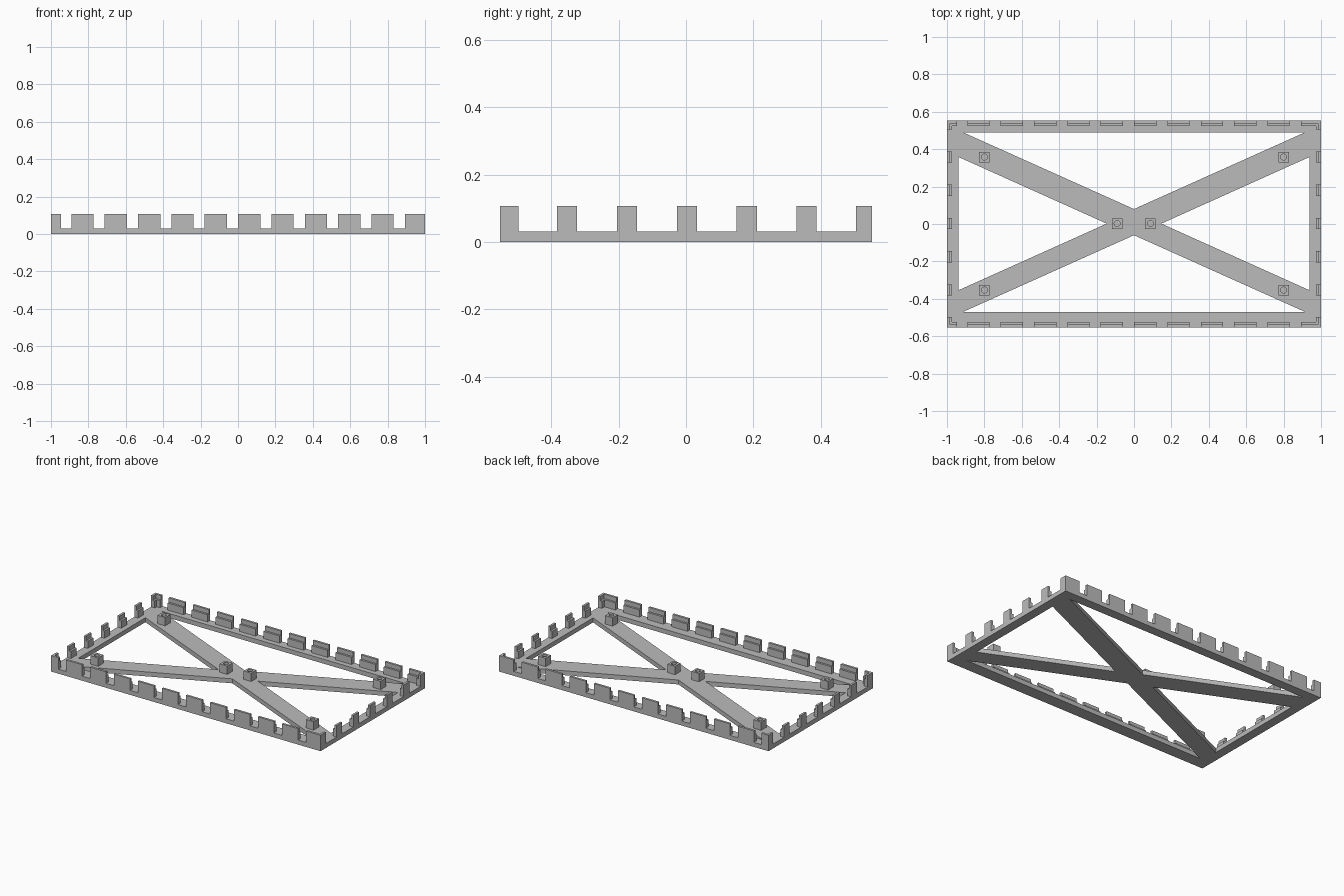
import bpy, bmesh, math

cube = bpy.data.objects.get("Cube")
if cube:
    bpy.data.objects.remove(cube, do_unlink=True)

grey = bpy.data.materials.new("plain grey")
grey.use_nodes = True
grey.diffuse_color = (0.5, 0.5, 0.5, 1)
grey.node_tree.nodes["Principled BSDF"].inputs["Base Color"].default_value = (0.5, 0.5, 0.5, 1)

HX, HY = 1.0, 0.553           # half size of the frame
BASE, RIB, TOP = 0.03, 0.078, 0.107
WALL, INNER = 0.015, 0.028    # depth of the wall and of the rib behind it
PITCH = 0.1783


def prism(name, outlines, z0, z1):
    """Flat outline, with holes if more than one loop is given, raised from z0 to z1."""
    curve = bpy.data.curves.new(name, "CURVE")
    curve.dimensions = "2D"
    curve.fill_mode = "BOTH"
    curve.extrude = (z1 - z0) / 2
    for outline in outlines:
        spline = curve.splines.new("POLY")
        spline.points.add(len(outline) - 1)
        for point, (x, y) in zip(spline.points, outline):
            point.co = (x, y, 0, 1)
        spline.use_cyclic_u = True
    temp = bpy.data.objects.new(name, curve)
    bpy.context.collection.objects.link(temp)
    bpy.context.view_layer.update()
    mesh = bpy.data.meshes.new_from_object(temp.evaluated_get(bpy.context.evaluated_depsgraph_get()))
    bpy.data.objects.remove(temp, do_unlink=True)
    bm = bmesh.new()
    bm.from_mesh(mesh)
    bmesh.ops.remove_doubles(bm, verts=bm.verts, dist=1e-5)
    bmesh.ops.translate(bm, verts=bm.verts, vec=(0, 0, (z0 + z1) / 2))
    bmesh.ops.recalc_face_normals(bm, faces=bm.faces)
    bm.to_mesh(mesh)
    bm.free()
    mesh.materials.clear()
    mesh.materials.append(grey)
    for poly in mesh.polygons:
        poly.material_index = 0
        poly.use_smooth = False
    obj = bpy.data.objects.new(name, mesh)
    bpy.context.collection.objects.link(obj)
    return obj


def rect(x0, x1, y0, y1):
    return [(x0, y0), (x1, y0), (x1, y1), (x0, y1)]


# Base frame with diagonal braces, left by four triangular openings
prism("base_frame", [
    rect(-HX, HX, -HY, HY),
    [(-0.914, 0.49), (0.914, 0.49), (0, 0.08)],
    [(-0.914, -0.47), (0.914, -0.47), (0, -0.06)],
    [(-0.938, 0.358), (-0.938, -0.354), (-0.146, 0.002)],
    [(0.938, 0.358), (0.938, -0.354), (0.146, 0.002)],
], 0, BASE)

# Upright teeth: a thin outer wall with a lower rib behind it
for side, s in (("front", -1), ("back", 1)):
    for i in range(10):
        x = -0.891 + i * PITCH
        prism(f"{side}_tooth_{i}", [rect(x, x + 0.119, s * HY, s * (HY - WALL))], BASE, TOP)
        prism(f"{side}_rib_{i}", [rect(x, x + 0.119, s * (HY - WALL), s * (HY - INNER))], BASE, RIB)

for side, s in (("right", -1), ("left", 1)):
    for i in range(5):
        y = -0.383 + i * 0.1778
        prism(f"{side}_tooth_{i}", [rect(s * HX, s * (HX - WALL), y, y + 0.06)], BASE, TOP)
        prism(f"{side}_rib_{i}", [rect(s * (HX - WALL), s * (HX - INNER), y, y + 0.06)], BASE, RIB)


def corner(name, sx, sy, length_x, length_y, inset, depth, top):
    """L-shaped upright following the frame corner."""
    outline = [(inset, inset), (length_x, inset), (length_x, depth),
               (depth, depth), (depth, length_y), (inset, length_y)]
    prism(name, [[(sx * (HX - a), sy * (HY - b)) for a, b in outline]], BASE, top)


for x_name, sx, length_x in (("right", -1, 0.053), ("left", 1, 0.108)):
    for y_name, sy, length_y in (("front", -1, 0.056), ("back", 1, 0.048)):
        name = f"{y_name}_{x_name}_corner"
        corner(name, sx, sy, length_x, length_y, 0, WALL, TOP)
        corner(name + "_rib", sx, sy, length_x, length_y, WALL, INNER, RIB)

# Square posts with a round screw hole
posts = [(x, y) for x in (-0.8, 0.8) for y in (-0.353, 0.358)] + [(-0.09, 0.002), (0.088, 0.002)]
for i, (x, y) in enumerate(posts):
    hole = [(x + 0.016 * math.cos(k * math.tau / 20), y + 0.016 * math.sin(k * math.tau / 20))
            for k in range(20)]
    prism(f"screw_post_{i}", [rect(x - 0.028, x + 0.028, y - 0.028, y + 0.028), hole], BASE, 0.086)
